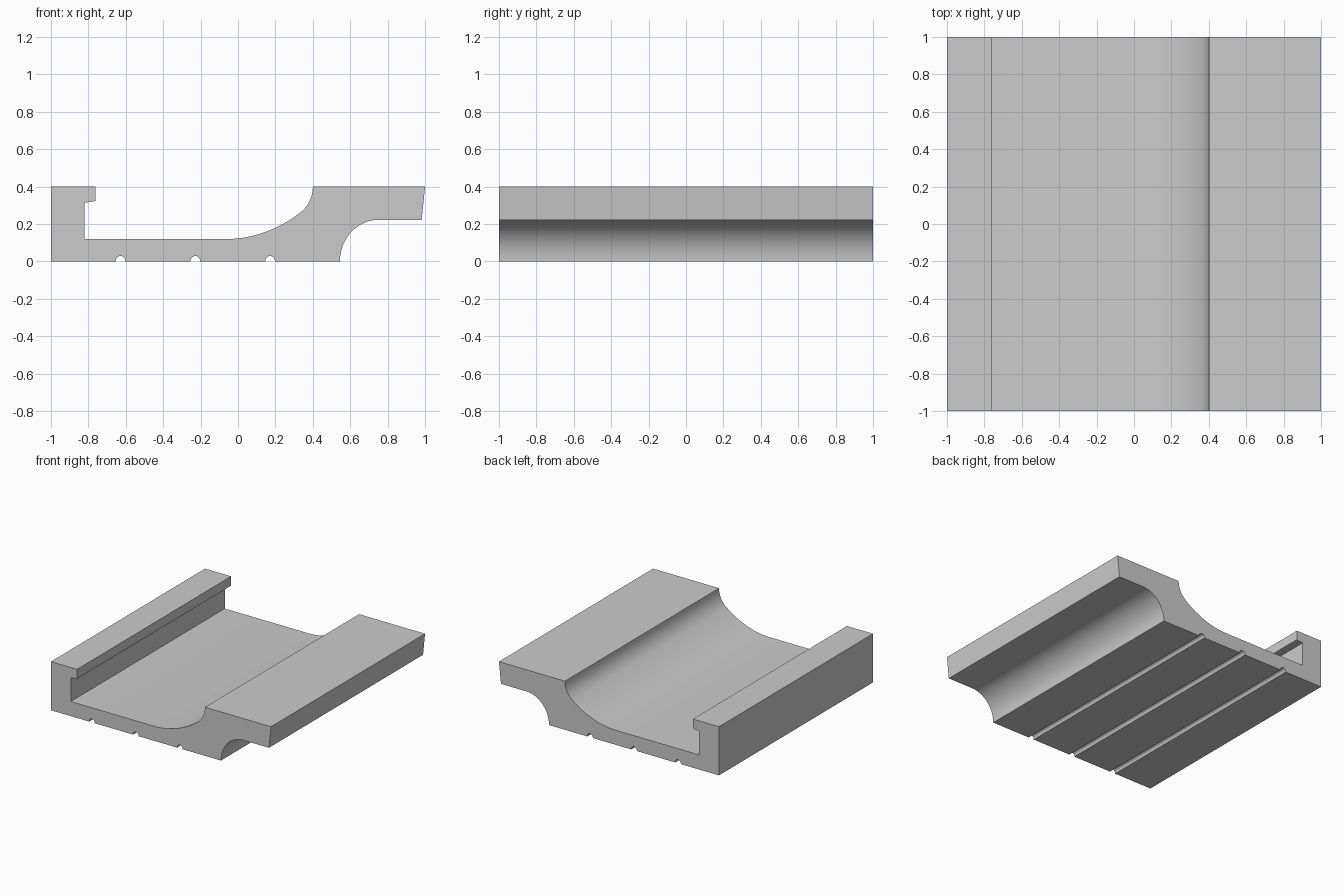
import bpy, bmesh
from math import pi, cos, sin, radians
from mathutils import Vector
from mathutils.geometry import interpolate_bezier

if "Cube" in bpy.data.objects:
    bpy.data.objects.remove(bpy.data.objects["Cube"])


def bezier(a, b, c, d, n=14):
    return [(p.x, p.y) for p in interpolate_bezier(Vector(a), Vector(b), Vector(c), Vector(d), n)]


def groove(cx, r=0.025, lift=0.004, n=12):
    # round-topped slot in the underside, walked from +x to -x
    arc = [(cx + r * cos(pi * i / n), lift + r * sin(pi * i / n)) for i in range(n + 1)]
    return [(cx + r, 0)] + arc + [(cx - r, 0)]


# left wall with hooked lip, then the flat floor
profile = [(-1, 0), (-1, 0.4), (-0.763, 0.4), (-0.763, 0.323),
           (-0.785, 0.318), (-0.82, 0.315), (-0.82, 0.12)]
# sweeping curve up to the right-hand ledge
profile += bezier((-0.04, 0.12), (0.10, 0.125), (0.24, 0.185), (0.34, 0.267))
profile += bezier((0.34, 0.267), (0.38, 0.302), (0.40, 0.35), (0.40, 0.40))[1:]
# overhanging nose and the cove below it
profile += [(1, 0.4), (0.982, 0.222)]
profile += bezier((0.75, 0.222), (0.637, 0.222), (0.545, 0.122), (0.545, 0))
# grooves under the base
for x in (0.172, -0.228, -0.628):
    profile += groove(x)

# extrude the section along y
bm = bmesh.new()
section = bm.faces.new([bm.verts.new((x, -1, z)) for x, z in profile])
geom = bmesh.ops.extrude_face_region(bm, geom=[section], use_keep_orig=True)["geom"]
bmesh.ops.translate(bm, vec=(0, 2, 0), verts=[v for v in geom if isinstance(v, bmesh.types.BMVert)])
bmesh.ops.recalc_face_normals(bm, faces=bm.faces)
mesh = bpy.data.meshes.new("moulded_channel")
bm.to_mesh(mesh)
bm.free()
channel = bpy.data.objects.new("moulded_channel", mesh)
bpy.context.collection.objects.link(channel)

# smooth curves, crisp corners
bpy.context.view_layer.objects.active = channel
channel.select_set(True)
bpy.ops.object.shade_smooth_by_angle(angle=radians(30))
